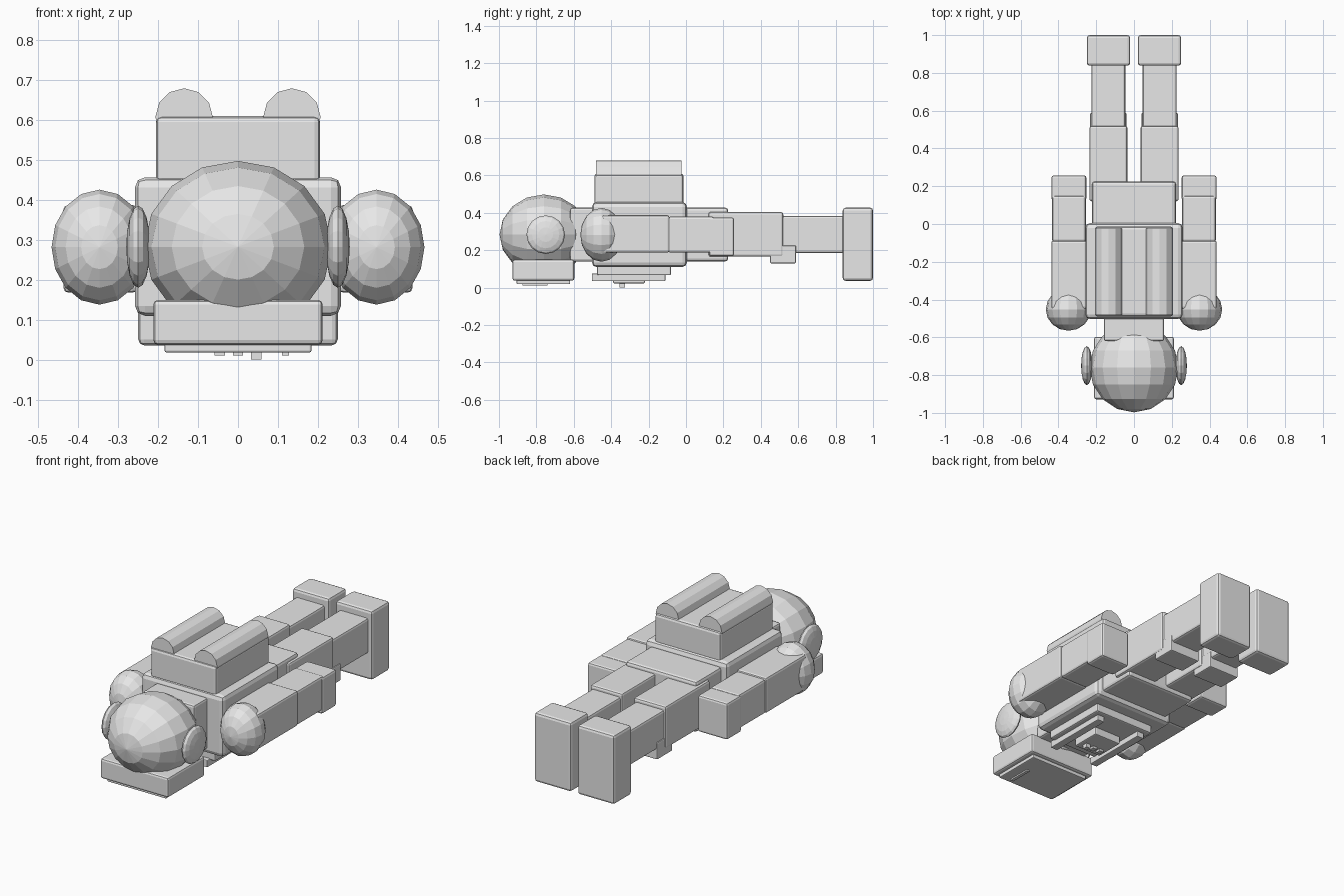
import bpy
import math

if "Cube" in bpy.data.objects:
    bpy.data.objects.remove(bpy.data.objects["Cube"])

# One flat grey for the whole figure
grey = bpy.data.materials.new("plain grey")
grey.diffuse_color = (0.8, 0.8, 0.8, 1)
grey.use_nodes = True
grey.node_tree.nodes["Principled BSDF"].inputs["Base Color"].default_value = grey.diffuse_color


def finish(name, obj):
    obj.name = name
    obj.data.name = name
    obj.data.materials.append(grey)
    return obj


def box(name, x, y, z, bevel=0.012):
    """Bevelled block between (min, max) ranges."""
    bpy.ops.mesh.primitive_cube_add(size=1)
    o = finish(name, bpy.context.object)
    o.location = [(a + b) / 2 for a, b in (x, y, z)]
    size = [b - a for a, b in (x, y, z)]
    for v in o.data.vertices:
        v.co = [c * s for c, s in zip(v.co, size)]
    if bevel:
        m = o.modifiers.new("soft edges", 'BEVEL')
        m.width = bevel
        m.segments = 2
    return o


def pair(name, x, y, z, bevel=0.012):
    """Same block on both sides of the body."""
    box("right_" + name, x, y, z, bevel)
    box("left_" + name, (-x[1], -x[0]), y, z, bevel)


def ball(name, loc, radii, axis='Y'):
    """Low-poly ellipsoid with its poles along the given axis."""
    bpy.ops.mesh.primitive_uv_sphere_add(segments=16, ring_count=8, radius=1)
    o = finish(name, bpy.context.object)
    for v in o.data.vertices:
        a, b, c = v.co
        p = (a, c, -b) if axis == 'Y' else (c, b, -a)
        v.co = [q * r for q, r in zip(p, radii)]
    o.location = loc
    return o


# Helmet, ear covers and visor (the figure lies face down)
ball("helmet", (0, -0.76, 0.283), (0.235, 0.237, 0.215))
for side, s in (("right", 1), ("left", -1)):
    ball(side + "_ear_cover", (s * 0.25, -0.75, 0.283), (0.03, 0.103, 0.103), 'X')
box("visor_frame", (-0.212, 0.212), (-0.928, -0.597), (0.037, 0.15))
box("visor_glass", (-0.184, 0.184), (-0.905, -0.62), (0.018, 0.05), 0.005)
box("visor_glint", (0.11, 0.128), (-0.875, -0.74), (0.01, 0.019), 0)
box("neck_ring", (-0.16, 0.16), (-0.62, -0.49), (0.14, 0.427))

# Torso and pelvis
box("torso", (-0.258, 0.258), (-0.503, 0.005), (0.11, 0.457), 0.025)
box("pelvis", (-0.222, 0.222), (-0.02, 0.225), (0.14, 0.427), 0.015)

# Backpack with two tanks
box("backpack", (-0.206, 0.206), (-0.49, -0.013), (0.44, 0.61), 0.015)
for side, s in (("right", 1), ("left", -1)):
    bpy.ops.mesh.primitive_cylinder_add(
        vertices=12, radius=0.072, depth=0.456,
        location=(s * 0.135, -0.253, 0.608), rotation=(math.pi / 2, 0, 0))
    finish(side + "_tank", bpy.context.object)

# Chest plate, straps, control box and buttons
box("chest_plate", (-0.19, 0.19), (-0.475, -0.08), (0.066, 0.13), 0.008)
pair("chest_strap", (0.115, 0.16), (-0.503, -0.11), (0.035, 0.075), 0.004)
box("control_box", (-0.085, 0.085), (-0.39, -0.22), (0.023, 0.08), 0.006)
for i, x in enumerate((-0.046, 0, 0.046)):
    box(f"button_{i + 1}", (x - 0.013, x + 0.013), (-0.355, -0.325),
        (0 if i == 2 else 0.01, 0.03), 0)

# Arms, lying along the body
for side, s in (("right", 1), ("left", -1)):
    ball(side + "_shoulder", (s * 0.347, -0.452, 0.282), (0.12, 0.113, 0.144))
pair("upper_arm", (0.25, 0.438), (-0.45, -0.088), (0.187, 0.387))
pair("forearm", (0.255, 0.433), (-0.095, 0.15), (0.187, 0.38))
pair("glove", (0.252, 0.437), (0.125, 0.257), (0.168, 0.375))

# Legs
pair("thigh", (0.035, 0.236), (0.12, 0.52), (0.165, 0.404))
pair("knee_pad", (0.04, 0.232), (0.45, 0.588), (0.13, 0.225), 0.006)
pair("shin", (0.046, 0.226), (0.5, 0.86), (0.185, 0.383))
pair("boot", (0.02, 0.25), (0.838, 1.0), (0.036, 0.427), 0.015)
